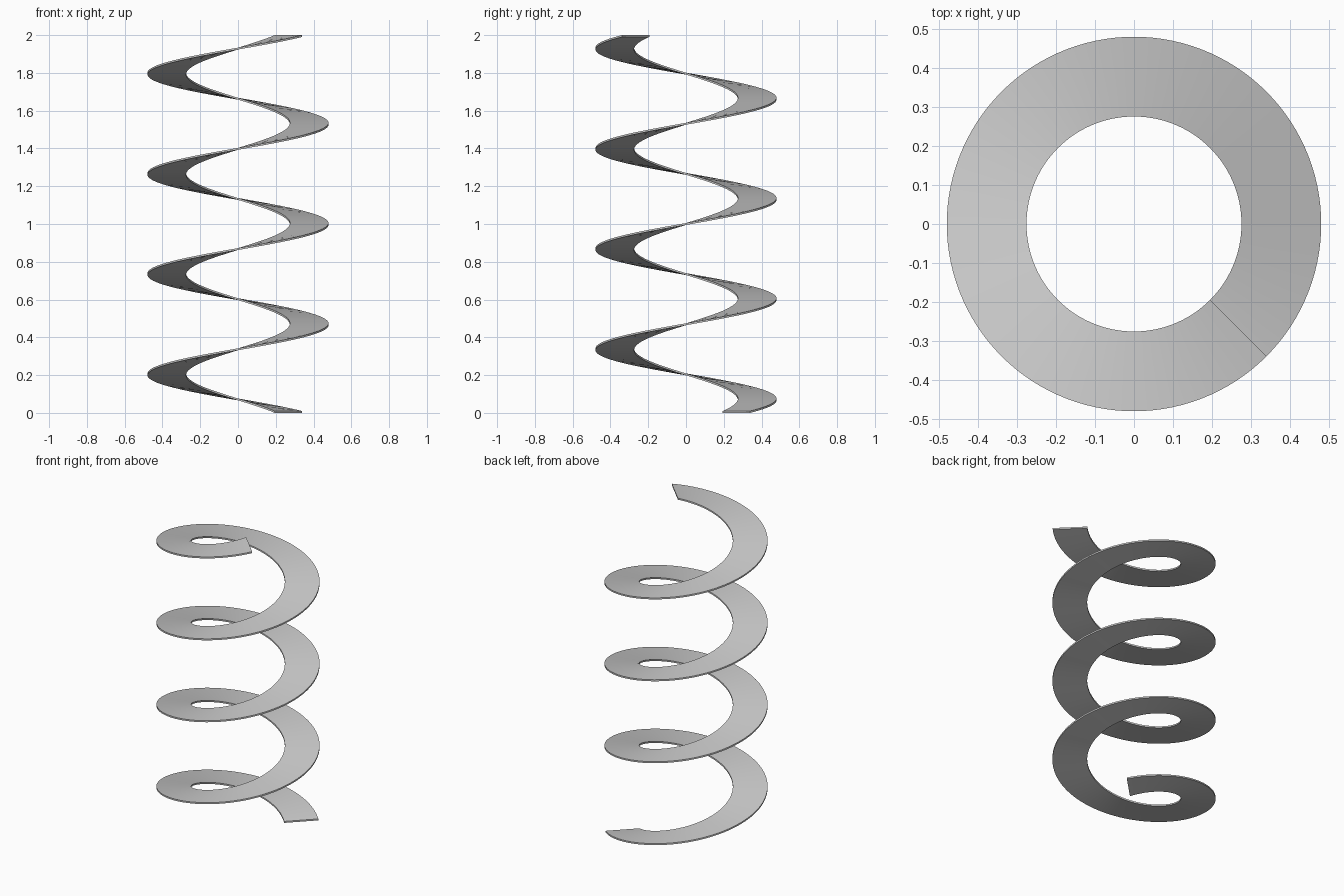
import bpy, bmesh
from math import cos, sin, radians

if "Cube" in bpy.data.objects:
    bpy.data.objects.remove(bpy.data.objects["Cube"])

R_IN, R_OUT = 0.275, 0.479   # ribbon edges
THICK = 0.01
TURNS, STEPS = 3.75, 450     # right-handed climb
START = radians(45)
RISE = 2.0 - THICK

# Rectangular section swept along the helix
profile = [(R_IN, 0), (R_OUT, 0), (R_OUT, THICK), (R_IN, THICK)]
bm = bmesh.new()
rings = []
for i in range(STEPS + 1):
    t = i / STEPS
    a = START + radians(360 * TURNS) * t
    rings.append([bm.verts.new((r * cos(a), r * sin(a), h + RISE * t)) for r, h in profile])
for a, b in zip(rings, rings[1:]):
    for k in range(4):
        n = (k + 1) % 4
        bm.faces.new((a[k], a[n], b[n], b[k]))

# End caps
bm.faces.new(rings[0][::-1])
bm.faces.new(rings[-1])
bmesh.ops.recalc_face_normals(bm, faces=bm.faces)

mesh = bpy.data.meshes.new("helical_ribbon")
bm.to_mesh(mesh)
bm.free()
ribbon = bpy.data.objects.new("helical_ribbon", mesh)
bpy.context.collection.objects.link(ribbon)
bpy.context.view_layer.objects.active = ribbon
ribbon.select_set(True)
bpy.ops.object.shade_smooth_by_angle(angle=radians(30))
